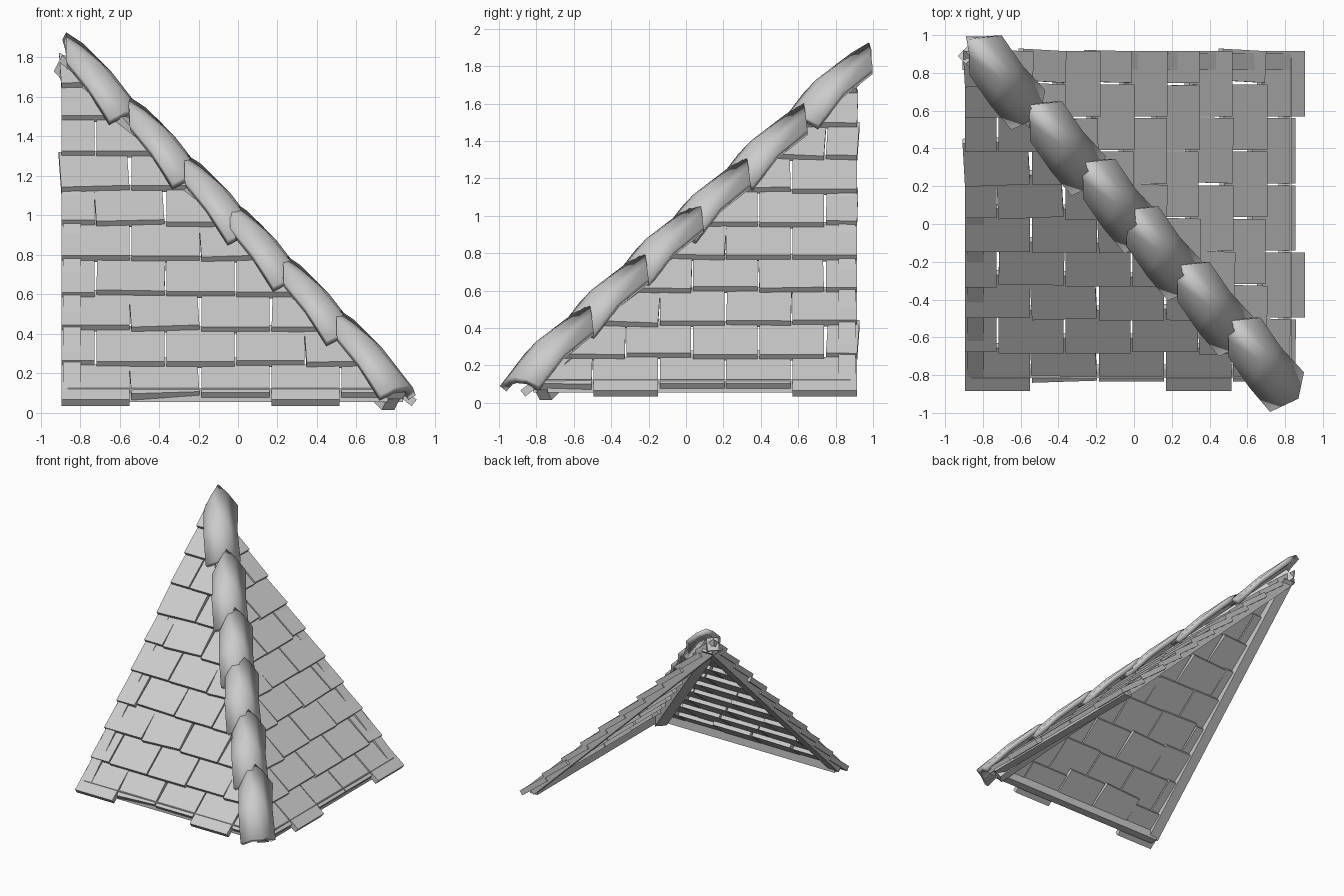
import bpy, bmesh, math, random
from mathutils import Vector, Matrix

random.seed(4)
if "Cube" in bpy.data.objects:
    bpy.data.objects.remove(bpy.data.objects["Cube"], do_unlink=True)

grey = bpy.data.materials.new("slate_grey")
grey.use_nodes = True
COLOUR = (0.6, 0.6, 0.6, 1)
grey.diffuse_color = COLOUR
grey.node_tree.nodes["Principled BSDF"].inputs["Base Color"].default_value = COLOUR

# Swaps the front slope onto the side slope across the hip line
SIDE = Matrix(((0, -1, 0, 0.02), (-1, 0, 0, 0.02), (0, 0, 1, 0), (0, 0, 0, 1)))
ROW, WIDTH, ROWS = 0.177, 0.355, 10
THICK, LENGTH = 0.042, 0.29


def finish(name, bm):
    bmesh.ops.recalc_face_normals(bm, faces=bm.faces)
    mesh = bpy.data.meshes.new(name)
    bm.to_mesh(mesh)
    bm.free()
    mesh.materials.append(grey)
    obj = bpy.data.objects.new(name, mesh)
    bpy.context.collection.objects.link(obj)
    return obj


def add_box(bm, size, matrix):
    scale = Matrix.Diagonal((*size, 1))
    bmesh.ops.create_cube(bm, size=1, matrix=matrix @ scale)


def beam(name, start, end, width, depth, matrix=None):
    a, b = Vector(start), Vector(end)
    along = (b - a).normalized()
    side = along.cross(Vector((0, 0, 1))).normalized()
    up = side.cross(along)
    frame = Matrix((along, side, up)).transposed().to_4x4()
    frame.translation = (a + b) / 2
    bm = bmesh.new()
    add_box(bm, ((b - a).length, width, depth), frame)
    if matrix:
        bm.transform(matrix)
    return finish(name, bm)


def tile_slope(name, matrix=None):
    """Staggered rows of slightly crooked tiles, cut along the hip."""
    bm = bmesh.new()
    for row in range(ROWS):
        y, z = -0.86 + ROW * row, 0.085 + ROW * row
        x, count = -0.9, 0
        while x < -y:
            width = WIDTH / 2 if row % 2 and count == 0 else WIDTH
            slip = 0.025 * (1 if count % 3 else -1) if row == 0 else random.uniform(-0.008, 0.008)
            turn = random.choice((0, 0, 0, 0.02, -0.02, 0.045))
            place = (Matrix.Translation((x + width / 2, y + slip, z + slip * 0.7))
                     @ Matrix.Rotation(math.radians(38), 4, "X")
                     @ Matrix.Rotation(turn, 4, "Z")
                     @ Matrix.Rotation(turn * random.uniform(-0.5, 0.5), 4, "Y")
                     @ Matrix.Translation((0, LENGTH / 2, -THICK / 2)))
            add_box(bm, (width - 0.01, LENGTH, THICK), place)
            x += width
            count += 1
    # Trim at the hip and at the back edge
    for point, normal in (((0.02, 0, 0), (1, 1, 0)), ((0, 0.92, 0), (0, 1, 0))):
        cut = bmesh.ops.bisect_plane(bm, geom=bm.verts[:] + bm.edges[:] + bm.faces[:],
                                     plane_co=point, plane_no=normal, clear_outer=True)
        edges = [e for e in cut["geom_cut"] if isinstance(e, bmesh.types.BMEdge)]
        bmesh.ops.holes_fill(bm, edges=edges)
    if matrix:
        bm.transform(matrix)
    return finish(name, bm)


def hip_cap(name, x):
    """Bent, arched cap that narrows and flattens toward its lower end."""
    ridge = Vector((x, 0.03 - 1.09 * x, 1.04 - 1.02 * x))
    stations = (
        ((0, 0, 0), (0, -0.19, -0.14), (0.17, 0.02, -0.14)),
        ((0.18, -0.22, -0.16), (-0.07, -0.13, -0.11), (0.10, 0.08, -0.11)),
        ((0.37, -0.41, -0.39), (-0.15, -0.07, -0.05), (0.03, 0.14, -0.05)),
    )
    bm = bmesh.new()
    rows = []
    for offset, left, right in stations:
        top = ridge + Vector(offset)
        l, r = Vector(left), Vector(right)
        bulge = Vector((0, 0, 0.014))
        section = (l, l / 2 + bulge, Vector(), r / 2 + bulge, r)
        rows.append([bm.verts.new(top + p) for p in section])
    for a, b in zip(rows, rows[1:]):
        for i in range(4):
            bm.faces.new((a[i], b[i], b[i + 1], a[i + 1]))
    obj = finish(name, bm)
    if obj.data.polygons[0].normal.z < 0:
        obj.data.flip_normals()
    solid = obj.modifiers.new("thickness", "SOLIDIFY")
    solid.thickness = 0.045
    solid.offset = -1
    bpy.ops.object.select_all(action="DESELECT")
    obj.select_set(True)
    bpy.context.view_layer.objects.active = obj
    bpy.ops.object.shade_smooth_by_angle(angle=math.radians(50))


# Both slopes with their edge rafters and eave boards
for label, matrix in (("front", None), ("side", SIDE)):
    tile_slope(label + "_tiles", matrix)
    beam(label + "_edge_rafter", (-0.84, -0.79, 0.09), (-0.84, 0.90, 1.73), 0.09, 0.08, matrix)
    beam(label + "_eave_board", (-0.86, -0.78, 0.09), (0.76, -0.78, 0.09), 0.07, 0.07, matrix)

# Hip rafter under the caps
beam("hip_rafter", (0.78, -0.77, 0.055), (-0.88, 0.90, 1.77), 0.09, 0.1)

# Overlapping caps down the hip
for i, x in enumerate((-0.87, -0.55, -0.27, -0.04, 0.23, 0.50)):
    hip_cap("hip_cap_%d" % (i + 1), x)
